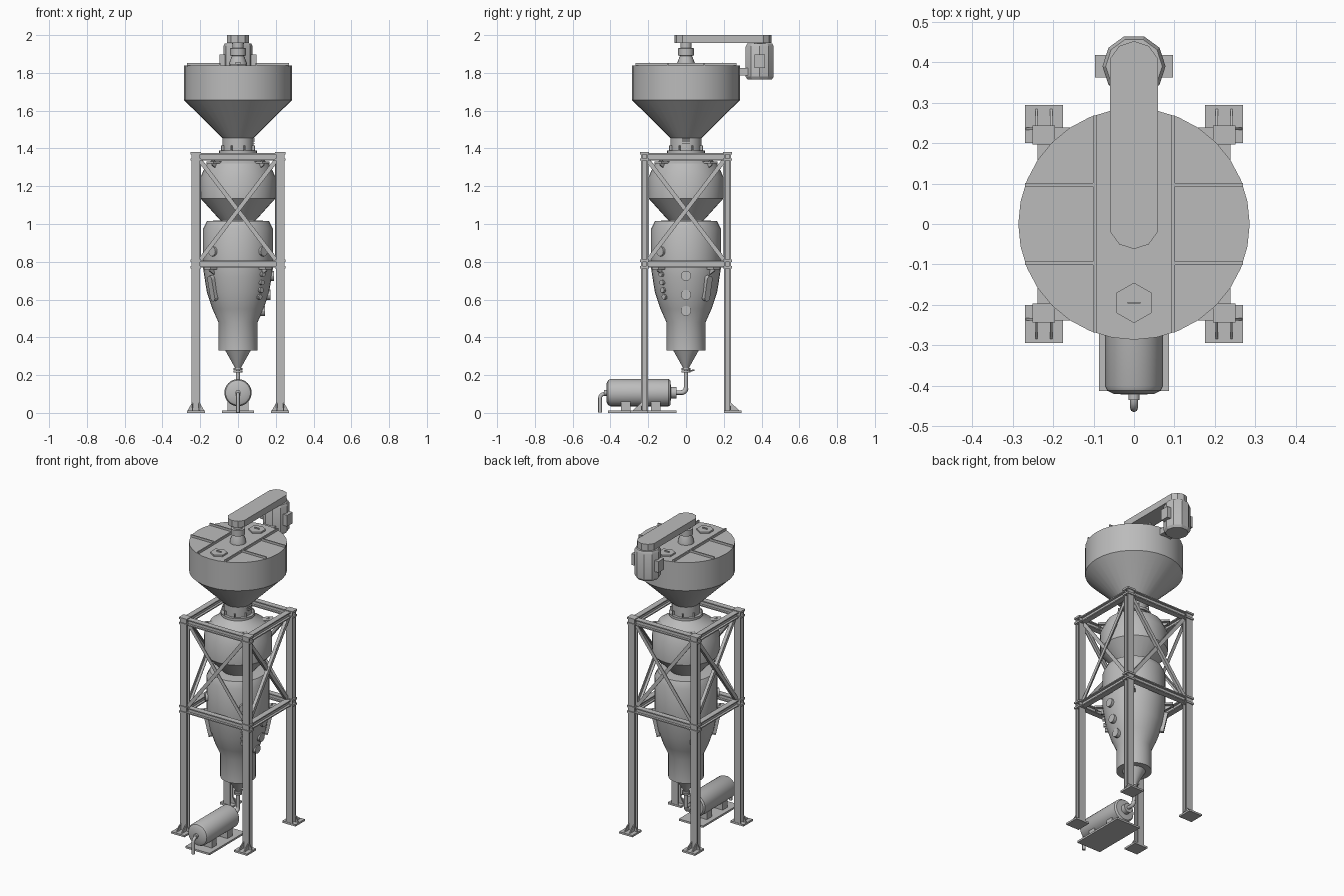
import bpy, bmesh
from math import pi, sin, cos, radians
from mathutils import Vector, Matrix

cube = bpy.data.objects.get("Cube")
if cube:
    bpy.data.objects.remove(cube)

grey = bpy.data.materials.new("plain_grey")
grey.use_nodes = True
grey.diffuse_color = (0.5, 0.5, 0.5, 1)
grey.node_tree.nodes["Principled BSDF"].inputs["Base Color"].default_value = (0.5, 0.5, 0.5, 1)

SIGNS = (-1, 1)
CORNERS = [(x, y) for x in SIGNS for y in SIGNS]


def finish(name, bm, smooth=True):
    bmesh.ops.recalc_face_normals(bm, faces=bm.faces[:])
    mesh = bpy.data.meshes.new(name)
    bm.to_mesh(mesh)
    bm.free()
    mesh.materials.append(grey)
    obj = bpy.data.objects.new(name, mesh)
    bpy.context.collection.objects.link(obj)
    if smooth:
        bpy.ops.object.select_all(action='DESELECT')
        obj.select_set(True)
        bpy.context.view_layer.objects.active = obj
        bpy.ops.object.shade_smooth_by_angle(angle=radians(30))
    return obj


def basis(p, q, up):
    """Frame with z along p-q and y near the up direction."""
    z = (q - p).normalized()
    x = Vector(up).cross(z).normalized()
    return Matrix((x, z.cross(x), z)).transposed().to_4x4()


def bar(bm, p, q, w, h, up=(0, 0, 1), shift=(0, 0)):
    p, q = Vector(p), Vector(q)
    m = Matrix.Translation((p + q) / 2) @ basis(p, q, up)
    m = m @ Matrix.Translation((*shift, 0)) @ Matrix.Diagonal((w, h, (q - p).length, 1))
    bmesh.ops.create_cube(bm, size=1, matrix=m)


def box(bm, lo, hi):
    lo, hi = Vector(lo), Vector(hi)
    m = Matrix.Translation((lo + hi) / 2) @ Matrix.Diagonal((*(hi - lo), 1))
    bmesh.ops.create_cube(bm, size=1, matrix=m)


def i_beam(bm, p, q, w, h, up):
    t = 0.007
    for s in SIGNS:
        bar(bm, p, q, w, t, up, (0, s * (h - t) / 2))
    bar(bm, p, q, t, h - t, up)


def rod(bm, p, q, r, segments=16, r2=None):
    p, q = Vector(p), Vector(q)
    m = Matrix.Translation((p + q) / 2) @ (q - p).to_track_quat('Z', 'Y').to_matrix().to_4x4()
    bmesh.ops.create_cone(bm, cap_ends=True, segments=segments, radius1=r,
                          radius2=r if r2 is None else r2, depth=(q - p).length, matrix=m)


def lathe(bm, profile, segments=32, matrix=Matrix()):
    """Spin (radius, height) points around z and close both ends."""
    rings = []
    for r, z in profile:
        rings.append([bm.verts.new(matrix @ Vector((r * cos(a), r * sin(a), z)))
                      for a in (2 * pi * i / segments for i in range(segments))])
    for a, b in zip(rings, rings[1:]):
        for i in range(segments):
            j = (i + 1) % segments
            bm.faces.new((a[i], a[j], b[j], b[i]))
    bm.faces.new(rings[0])
    bm.faces.new(rings[-1])


def capsule_plate(bm, p, q, normal, r, depth, segments=10):
    """Flat plate with two rounded ends."""
    n = Vector(normal).normalized() * depth / 2
    start = len(bm.verts)
    for c in (Vector(p), Vector(q)):
        rod(bm, c - n, c + n, r, segments)
    bm.verts.ensure_lookup_table()
    hull = bmesh.ops.convex_hull(bm, input=bm.verts[start:])
    bmesh.ops.dissolve_limit(bm, angle_limit=0.02, verts=bm.verts[:], edges=bm.edges[:])
    return hull


# Feed hopper, neck and flange
bm = bmesh.new()
lathe(bm, [(0.082, 1.39), (0.082, 1.455), (0.286, 1.656), (0.286, 1.838)])
finish("feed_hopper", bm)

bm = bmesh.new()
rod(bm, (0, 0, 1.375), (0, 0, 1.39), 0.1, 32)
for i in range(8):
    d = Vector((cos(i * pi / 4 + 0.39), sin(i * pi / 4 + 0.39), 0))
    bar(bm, d * 0.088 + Vector((0, 0, 1.385)), d * 0.088 + Vector((0, 0, 1.415)), 0.006, 0.016, d)
for i in range(3):
    box(bm, (0.07, -0.02, 1.425 + i * 0.011), (0.09, 0.02, 1.43 + i * 0.011))
finish("neck_flange", bm)

# Lid ribs and hatches
bm = bmesh.new()
for s in SIGNS:
    x = s * 0.097
    box(bm, (x - 0.004, -0.268, 1.835), (x + 0.004, 0.268, 1.852))
    for t in SIGNS:
        lo, hi = sorted((t * 0.097, t * 0.269))
        box(bm, (lo, x - 0.004, 1.835), (hi, x + 0.004, 1.852))
finish("lid_ribs", bm, False)

bm = bmesh.new()
for y in (-0.195, 0.195):
    rod(bm, (0, y, 1.835), (0, y, 1.848), 0.05, 6)
    box(bm, (-0.016, y - 0.002, 1.845), (0.016, y + 0.002, 1.856))
finish("lid_hatches", bm, False)

# Drive: shaft housing, belt guard and motor
bm = bmesh.new()
lathe(bm, [(0.048, 1.835), (0.048, 1.85), (0.032, 1.89), (0.042, 1.892), (0.042, 1.93),
           (0.03, 1.932), (0.03, 1.96)], 16)
finish("shaft_housing", bm)

bm = bmesh.new()
capsule_plate(bm, (0, 0, 1.979), (0, 0.39, 1.979), (0, 0, 1), 0.062, 0.042)
finish("belt_guard", bm, False)

bm = bmesh.new()
lathe(bm, [(0.068, 1.765), (0.078, 1.78), (0.078, 1.94), (0.07, 1.955), (0.03, 1.957), (0.03, 1.965)],
      10, Matrix.Translation((0, 0.39, 0)))
box(bm, (-0.097, 0.362, 1.825), (0.097, 0.418, 1.897))
box(bm, (-0.04, 0.27, 1.785), (0.04, 0.33, 1.825))
finish("drive_motor", bm)

# Upper and lower vessels
bm = bmesh.new()
lathe(bm, [(0.09, 1.376), (0.11, 1.355), (0.165, 1.32), (0.198, 1.25), (0.198, 1.135),
           (0.085, 1.01), (0.085, 0.99)])
finish("upper_vessel", bm)

WALL = [(0.09, 1.02), (0.165, 1.015), (0.184, 0.975), (0.184, 0.76), (0.178, 0.72), (0.165, 0.64),
        (0.135, 0.55), (0.104, 0.48)]
bm = bmesh.new()
lathe(bm, WALL + [(0.104, 0.33), (0.067, 0.33), (0.014, 0.235)])
finish("lower_vessel", bm)


def wall(z):
    for (r1, z1), (r2, z2) in zip(WALL, WALL[1:]):
        if z2 <= z <= z1:
            return r2 + (r1 - r2) * (z - z2) / (z1 - z2)


def on_wall(angle, z, out=0):
    r = wall(z) + out
    return Vector((r * cos(angle), r * sin(angle), z))


# Inspection ports, sight slots and support lugs
bm = bmesh.new()
ports = [(0, z, 0.027) for z in (0.725, 0.625, 0.54)]
ports += [(-pi / 4, z, 0.014) for z in (0.735, 0.69, 0.65, 0.615)]
ports += [(a * pi / 4, 0.855, 0.026) for a in (-1, -3)]
for a, z, r in ports:
    rod(bm, on_wall(a, z, -0.02), on_wall(a, z, 0.012), r, 12)
finish("inspection_ports", bm)

bm = bmesh.new()
for a in (radians(40), radians(140), radians(220)):
    p, q = on_wall(a, 0.71, 0.008), on_wall(a, 0.61, 0.008)
    n = (q - p).cross(Vector((-sin(a), cos(a), 0)))
    capsule_plate(bm, p, q, n, 0.018, 0.026, 12)
finish("sight_slots", bm)

bm = bmesh.new()
for x, y in CORNERS:
    d = Vector((x, y, 0)).normalized()
    for z, r in ((1.325, 0.15), (0.765, 0.17)):
        c = Vector((0, 0, z))
        bar(bm, c + d * (r - 0.03), c + d * (r + 0.06), 0.05, 0.012)
        bar(bm, c + d * r - Vector((0, 0, 0.02)), c + d * (r + 0.04), 0.008, 0.03)
finish("support_lugs", bm, False)

# Frame: posts, joint plates, foot plates and gussets
bm = bmesh.new()
for x, y in CORNERS:
    i_beam(bm, (x * 0.223, y * 0.22, 0.01), (x * 0.223, y * 0.22, 1.375), 0.046, 0.036, (0, 1, 0))
finish("posts", bm, False)

bm = bmesh.new()
for x, y in CORNERS:
    for z in (1.335, 1.368, 0.765, 0.8):
        box(bm, (x * 0.223 - 0.028, y * 0.22 - 0.024, z), (x * 0.223 + 0.028, y * 0.22 + 0.024, z + 0.012))
finish("joint_plates", bm, False)

bm = bmesh.new()
for x, y in CORNERS:
    box(bm, (x * 0.223 - 0.047, y * 0.247 - 0.047, 0), (x * 0.223 + 0.047, y * 0.247 + 0.047, 0.012))
    for s in SIGNS:
        gx = x * 0.223 + s * 0.018
        sides = [(Vector((gx, y * 0.236, 0.01)), Vector((0, y * 0.05, 0)), Vector((0.003, 0, 0))),
                 (Vector((x * 0.223 + s * 0.02, y * 0.235, 0.01)), Vector((s * 0.025, 0, 0)),
                  Vector((0, 0.003, 0)))]
        for base, out, half in sides:
            up = Vector((0, 0, 0.045))
            tri = [[bm.verts.new(v + k * half) for v in (base, base + out, base + up)] for k in SIGNS]
            for t in tri:
                bm.faces.new(t)
            for i in range(3):
                j = (i + 1) % 3
                bm.faces.new((tri[0][i], tri[0][j], tri[1][j], tri[1][i]))
finish("foot_plates", bm, False)

# Frame: horizontal beams and crossed braces on all four sides
bm = bmesh.new()
braces = bmesh.new()
for s in SIGNS:
    for z in (1.356, 0.788):
        i_beam(bm, (-0.2, s * 0.22, z), (0.2, s * 0.22, z), 0.036, 0.038, (0, 0, 1))
        i_beam(bm, (s * 0.22, -0.2, z), (s * 0.22, 0.2, z), 0.036, 0.038, (0, 0, 1))
    for t in SIGNS:
        k = s * (0.218 + t * 0.005)
        for p, q, n in (((-t * 0.2, k, 0.81), (t * 0.2, k, 1.335), (0, s, 0)),
                        ((k, -t * 0.2, 0.81), (k, t * 0.2, 1.335), (s, 0, 0))):
            bar(braces, p, q, 0.022, 0.005, n)
            bar(braces, p, q, 0.005, 0.02, n, (0.009, -0.008))
finish("beams", bm, False)
finish("cross_braces", braces, False)

# Outlet valve and pipe
bm = bmesh.new()
rod(bm, (0, 0, 0.215), (0, 0, 0.225), 0.023)
rod(bm, (0, 0, 0.228), (0, 0, 0.238), 0.023)
rod(bm, (0, 0, 0.13), (0, 0, 0.24), 0.011)
rod(bm, (0, 0, 0.22), (0.0, 0.045, 0.226), 0.004, 8)
rod(bm, (0, -0.055, 0.107), (0, -0.02, 0.107), 0.011)
rod(bm, (0, -0.06, 0.107), (0, -0.05, 0.107), 0.024)
finish("outlet_pipe", bm)


def elbow(name, points, r):
    """Swept round pipe through the given points."""
    curve = bpy.data.curves.new(name, 'CURVE')
    curve.dimensions = '3D'
    curve.bevel_depth, curve.bevel_resolution, curve.use_fill_caps = r, 2, True
    spline = curve.splines.new('POLY')
    spline.points.add(len(points) - 1)
    for pt, co in zip(spline.points, points):
        pt.co = (*co, 1)
    curve.materials.append(grey)
    bpy.context.collection.objects.link(bpy.data.objects.new(name, curve))


def arc(y, z, r, start):
    return [(0, y + r * cos(start + i * pi / 8), z + r * sin(start + i * pi / 8)) for i in range(5)]


elbow("outlet_elbow", arc(-0.024, 0.131, 0.024, -pi / 2), 0.013)
elbow("discharge_pipe", [(0, -0.4, 0.1)] + arc(-0.433, 0.078, 0.022, pi / 2) + [(0, -0.455, 0.002)], 0.01)

# Horizontal tank with base plate and saddles
bm = bmesh.new()
lathe(bm, [(0.03, 0.05), (0.03, 0.08), (0.064, 0.082), (0.072, 0.092), (0.072, 0.4), (0.066, 0.412),
           (0.05, 0.42), (0.014, 0.422), (0.014, 0.435)], 32,
      Matrix.Translation((0, 0, 0.107)) @ Matrix.Rotation(pi / 2, 4, 'X'))
finish("tank", bm)

bm = bmesh.new()
box(bm, (-0.086, -0.413, 0), (0.086, -0.05, 0.012))
for y in (-0.32, -0.16):
    box(bm, (-0.055, y - 0.025, 0.01), (0.055, y + 0.025, 0.06))
finish("tank_base", bm, False)
